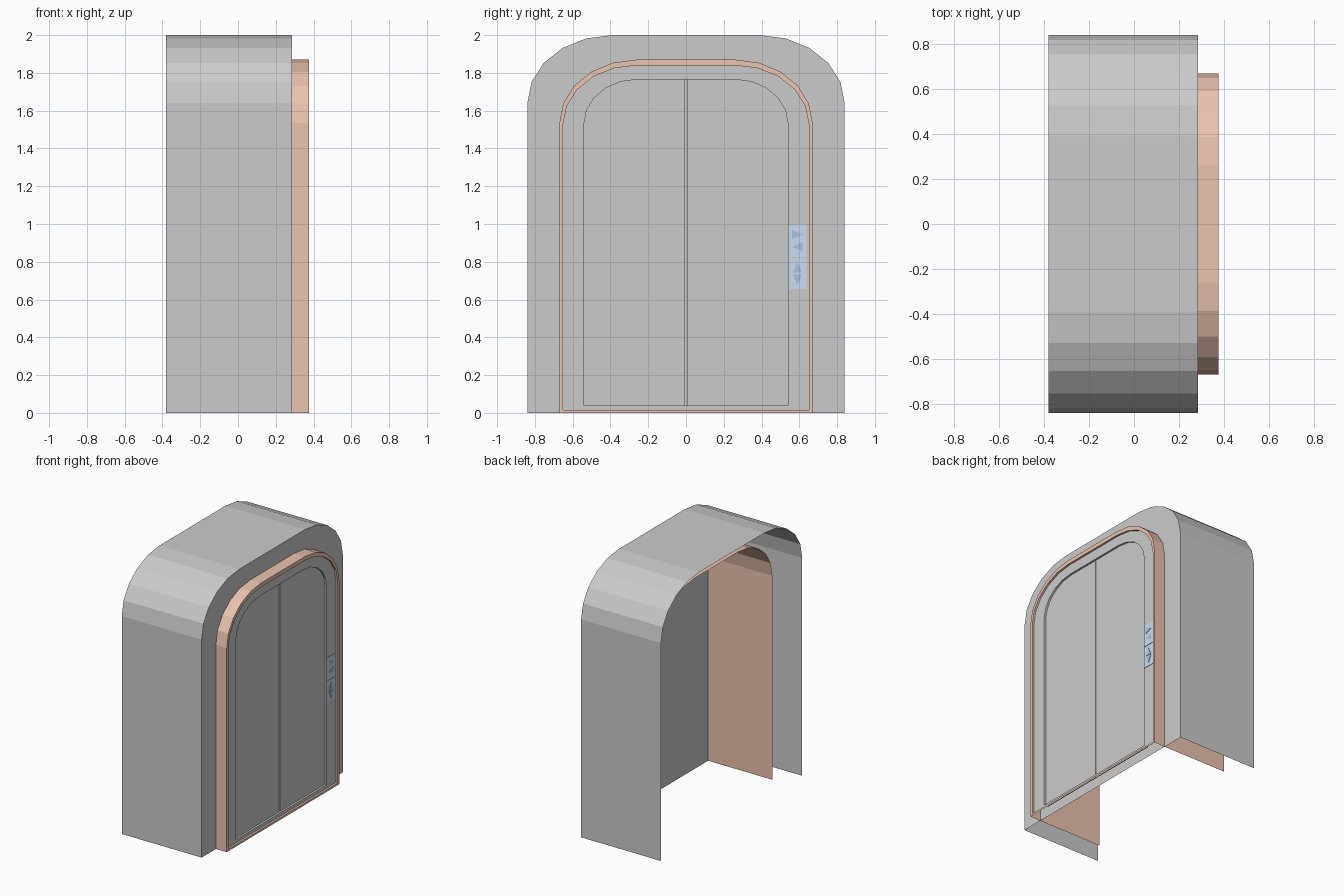
import bpy, bmesh
from math import sin, cos, pi

if "Cube" in bpy.data.objects:
    bpy.data.objects.remove(bpy.data.objects["Cube"])


def material(name, rgb):
    m = bpy.data.materials.new(name)
    m.diffuse_color = (*rgb, 1)
    m.use_nodes = True
    m.node_tree.nodes["Principled BSDF"].inputs["Base Color"].default_value = m.diffuse_color
    return m


orange = material("copper_orange", (0.83, 0.55, 0.43))
dark = material("door_grey", (0.56, 0.56, 0.56))
pale_blue = material("panel_blue", (0.60, 0.72, 0.88))
blue = material("arrow_blue", (0.42, 0.55, 0.76))


def half_arch(w, z0, spring, top, flat, n=5):
    """Right half of an arch: straight side, elliptical corner, flat top."""
    pts = [(w, z0)]
    for i in range(n + 1):
        a = i * pi / 2 / n
        pts.append((flat + (w - flat) * cos(a), spring + (top - spring) * sin(a)))
    return pts


def arch(*args):
    h = half_arch(*args)
    return h + [(-y, z) for y, z in reversed(h)]


def build(name, bands, caps=(), mat=None):
    """bands: (profile, x, profile, x, closed); caps: (profile, x)."""
    bm = bmesh.new()
    for p, xp, q, xq, closed in bands:
        n = len(p)
        a = [bm.verts.new((xp, *c)) for c in p]
        b = [bm.verts.new((xq, *c)) for c in q]
        for i in range(n if closed else n - 1):
            j = (i + 1) % n
            bm.faces.new((a[j], a[i], b[i], b[j]))
    for p, x in caps:
        bm.faces.new([bm.verts.new((x, *c)) for c in p])
    bmesh.ops.remove_doubles(bm, verts=bm.verts, dist=1e-5)
    me = bpy.data.meshes.new(name)
    bm.to_mesh(me)
    bm.free()
    ob = bpy.data.objects.new(name, me)
    bpy.context.collection.objects.link(ob)
    if mat:
        me.materials.append(mat)
    return ob


BACK, FRONT = -0.38, 0.285
LINER_BACK, LIP, FRAME, DOOR = -0.25, 0.375, 0.36, 0.345

outer = arch(0.84, 0, 1.64, 2.0, 0.39)
trim_out = arch(0.67, 0, 1.535, 1.87, 0.26)
trim_in = arch(0.65, 0.015, 1.53, 1.84, 0.26)
opening = arch(0.54, 0.04, 1.53, 1.765, 0.26)

# Housing: open at back and bottom, closed front wall
build("housing", [(outer, BACK, outer, FRONT, False)], [(outer, FRONT)])

# Orange surround: arch liner running through the wall, with a front lip
build("surround", [(trim_out, LINER_BACK, trim_out, LIP, False),
                   (trim_out, LIP, trim_in, LIP, True),
                   (trim_in, LIP, trim_in, FRAME, True)], mat=orange)

# Grey door frame with a short reveal
build("door_frame", [(trim_in, FRAME, opening, FRAME, True),
                     (opening, FRAME, opening, DOOR, True)])

# Two door leaves with a narrow gap between them
GAP = 0.004
right = half_arch(0.54, 0.04, 1.53, 1.765, 0.26) + [(GAP, 1.765), (GAP, 0.04)]
left = [(-y, z) for y, z in reversed(right)]
for name, leaf in (("door_right", right), ("door_left", left)):
    build(name, [(leaf, DOOR - 0.02, leaf, DOOR, True)], [(leaf, DOOR)], dark)

# Call panels with pairs of triangular arrows
Y, S = 0.59, 0.028


def plate(name, pts, x0, x1, mat):
    build(name, [(pts, x0, pts, x1, True)], [(pts, x1)], mat)


for name, z0, z1 in (("upper_panel", 0.825, 0.995), ("lower_panel", 0.655, 0.82)):
    plate(name, [(Y - 0.047, z0), (Y + 0.047, z0), (Y + 0.047, z1), (Y - 0.047, z1)],
          FRAME, FRAME + 0.003, pale_blue)

for name, z, ang in (("arrow_right", 0.945, 0), ("arrow_left", 0.88, pi),
                     ("arrow_up", 0.77, pi / 2), ("arrow_down", 0.705, -pi / 2)):
    tri = [(S, 0), (-S, 0.025), (-S, -0.025)]
    pts = [(Y + u * cos(ang) - v * sin(ang), z + u * sin(ang) + v * cos(ang))
           for u, v in tri]
    plate(name, pts, FRAME + 0.003, FRAME + 0.006, blue)
